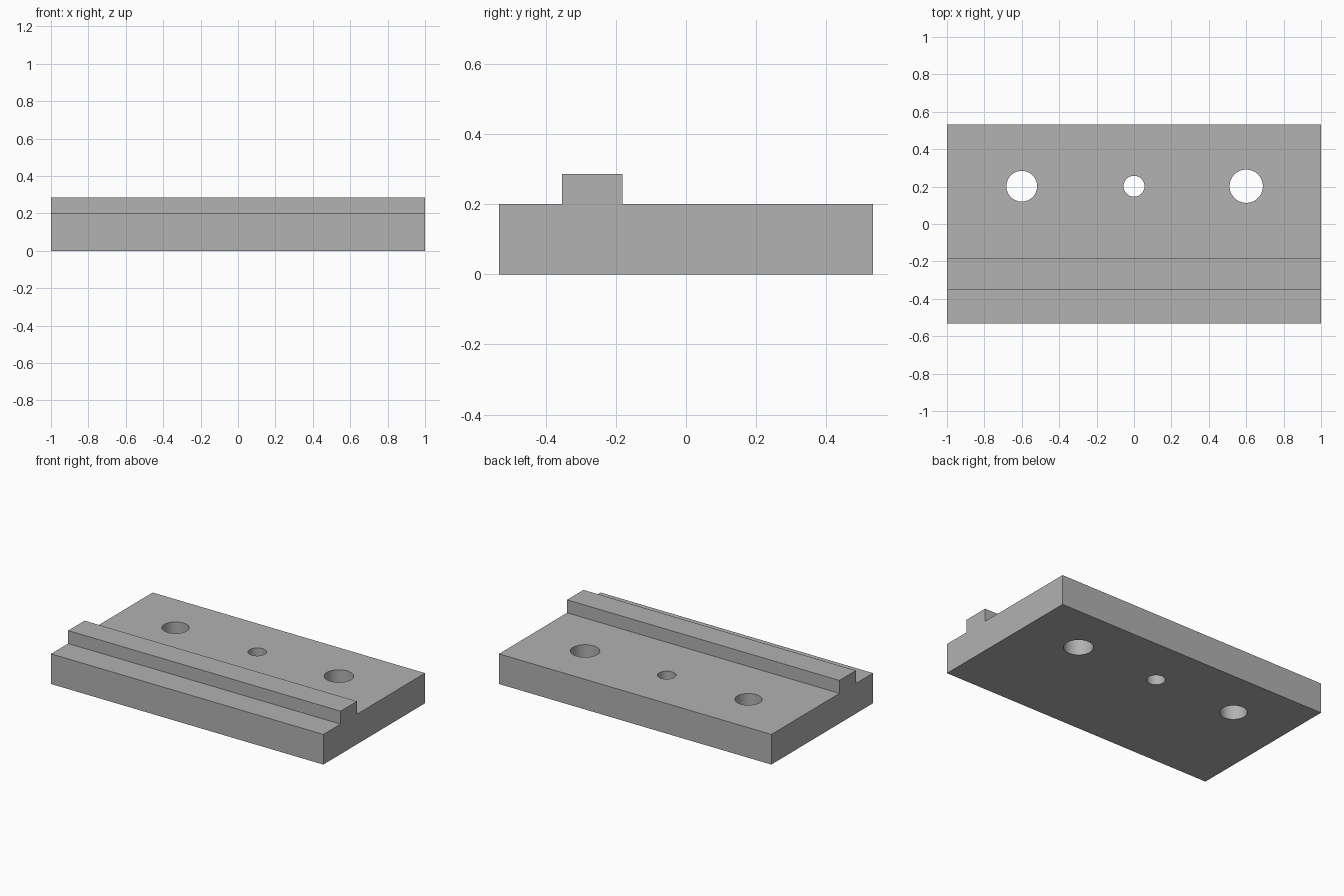
import bpy
import bmesh
from mathutils import Vector

default = bpy.data.objects.get("Cube")
if default:
    bpy.data.objects.remove(default, do_unlink=True)

HALF_LENGTH, HALF_DEPTH = 1.0, 0.533
PLATE_TOP, RAIL_TOP = 0.2, 0.286
RAIL_FRONT, RAIL_BACK = -0.353, -0.181

grey = bpy.data.materials.new("plain grey")
grey.use_nodes = True
colour = (0.445, 0.445, 0.445, 1)
grey.diffuse_color = colour
grey.node_tree.nodes["Principled BSDF"].inputs["Base Color"].default_value = colour


def make_object(name, bm):
    bmesh.ops.recalc_face_normals(bm, faces=bm.faces)
    mesh = bpy.data.meshes.new(name)
    bm.to_mesh(mesh)
    bm.free()
    mesh.materials.append(grey)
    obj = bpy.data.objects.new(name, mesh)
    bpy.context.collection.objects.link(obj)
    return obj


# Plate with its raised rail: one side profile swept along the length
profile = [
    (-HALF_DEPTH, 0), (HALF_DEPTH, 0), (HALF_DEPTH, PLATE_TOP),
    (RAIL_BACK, PLATE_TOP), (RAIL_BACK, RAIL_TOP),
    (RAIL_FRONT, RAIL_TOP), (RAIL_FRONT, PLATE_TOP), (-HALF_DEPTH, PLATE_TOP),
]
bm = bmesh.new()
end = bm.faces.new([bm.verts.new((-HALF_LENGTH, y, z)) for y, z in profile])
swept = bmesh.ops.extrude_face_region(bm, geom=[end], use_keep_orig=True)
bmesh.ops.translate(
    bm, vec=Vector((2 * HALF_LENGTH, 0, 0)),
    verts=[v for v in swept["geom"] if isinstance(v, bmesh.types.BMVert)])
plate = make_object("railed_plate", bm)

# Three through holes of different sizes in a row
for name, x, radius in (("right", -0.6, 0.082), ("middle", 0, 0.056), ("left", 0.6, 0.089)):
    bm = bmesh.new()
    bmesh.ops.create_cone(bm, cap_ends=True, segments=64,
                          radius1=radius, radius2=radius, depth=1)
    bmesh.ops.translate(bm, verts=bm.verts, vec=Vector((x, 0.202, PLATE_TOP / 2)))
    cutter = make_object(name + "_hole_cutter", bm)
    cutter.hide_render = True
    cutter.hide_set(True)
    cut = plate.modifiers.new(name + " hole", 'BOOLEAN')
    cut.operation = 'DIFFERENCE'
    cut.solver = 'EXACT'
    cut.object = cutter

# Apply the cuts, then smooth only the hole walls
bpy.context.view_layer.update()
cut_mesh = bpy.data.meshes.new_from_object(
    plate.evaluated_get(bpy.context.evaluated_depsgraph_get()))
plate.modifiers.clear()
plate.data = cut_mesh
for obj in list(bpy.data.objects):
    if obj.name.endswith("_hole_cutter"):
        bpy.data.objects.remove(obj, do_unlink=True)

bpy.ops.object.select_all(action='DESELECT')
plate.select_set(True)
bpy.context.view_layer.objects.active = plate
bpy.ops.object.shade_smooth_by_angle()
